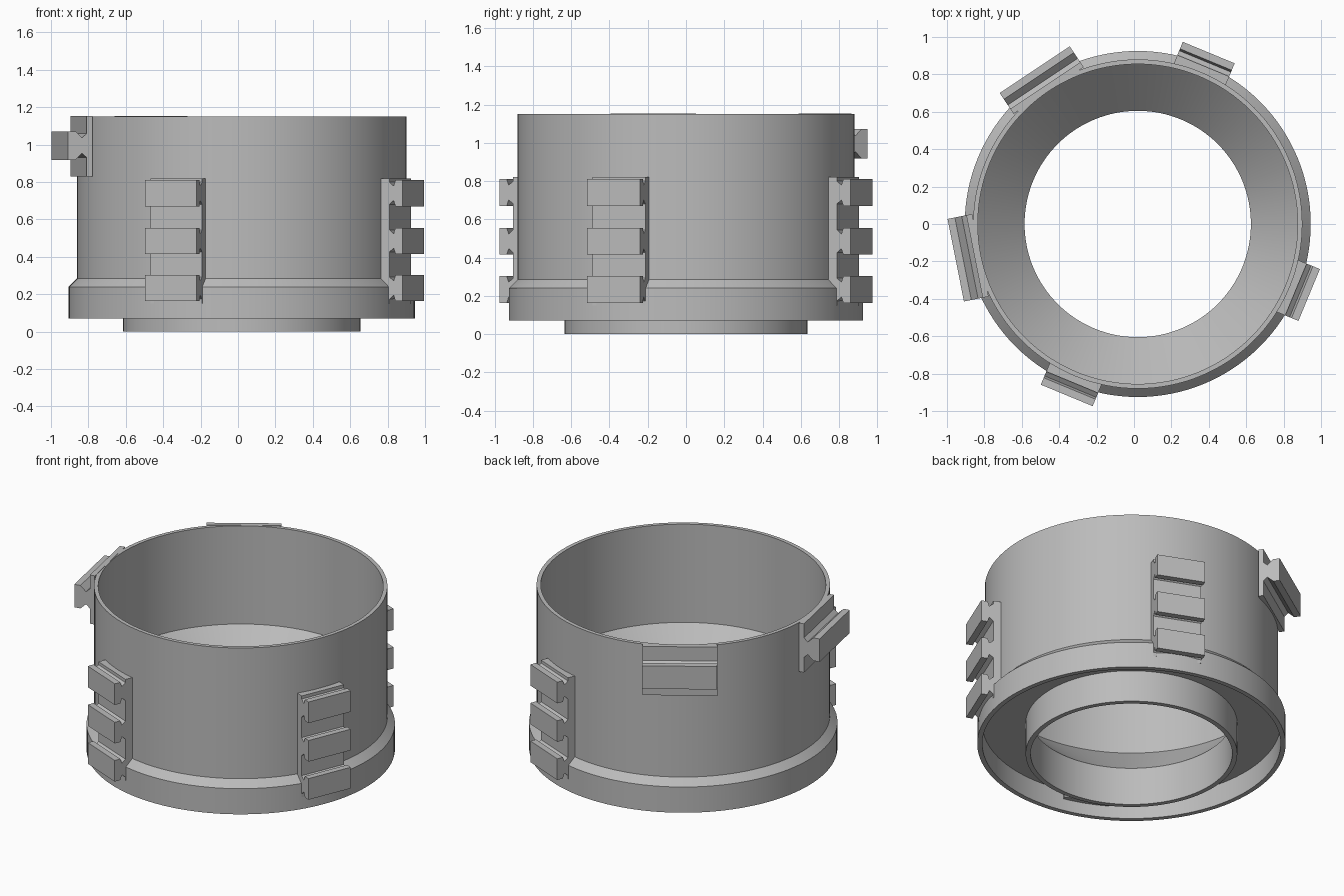
import bpy, bmesh, math
from mathutils import Matrix, Vector

cube = bpy.data.objects.get("Cube")
if cube:
    bpy.data.objects.remove(cube, do_unlink=True)

CENTRE = Vector((0.02, 0.0, 0.0))

grey = bpy.data.materials.new("light_grey")
grey.use_nodes = True
colour = (0.5, 0.5, 0.5, 1)
grey.diffuse_color = colour
grey.node_tree.nodes["Principled BSDF"].inputs["Base Color"].default_value = colour


def finish(bm, name):
    bmesh.ops.recalc_face_normals(bm, faces=bm.faces)
    mesh = bpy.data.meshes.new(name)
    bm.to_mesh(mesh)
    bm.free()
    mesh.materials.append(grey)
    obj = bpy.data.objects.new(name, mesh)
    bpy.context.collection.objects.link(obj)
    return obj


def lathe(name, profile, steps=128):
    """Spin a closed (radius, z) profile around the vertical axis."""
    bm = bmesh.new()
    rings = []
    for i in range(steps):
        turn = Matrix.Rotation(math.tau * i / steps, 3, 'Z')
        rings.append([bm.verts.new(CENTRE + turn @ Vector((r, 0, z))) for r, z in profile])
    n = len(profile)
    for i in range(steps):
        a, b = rings[i], rings[(i + 1) % steps]
        for j in range(n):
            k = (j + 1) % n
            bm.faces.new((a[j], b[j], b[k], a[k]))
    return finish(bm, name)


def rail(name, degrees, width, low, high, plate, teeth, half):
    """Extrude a plate with dovetail teeth, facing outwards at the given angle."""
    back, outer = 0.858, 0.992
    outline = [(back, high), (back, low), (plate, low)]
    for z in teeth:
        side = [(plate, half * 0.85), (plate + 0.025, half * 0.55),
                (outer - 0.04, half), (outer, half)]
        outline += [(d, z - h) for d, h in side]
        outline += [(d, z + h) for d, h in reversed(side)]
    outline.append((plate, high))

    bm = bmesh.new()
    turn = Matrix.Rotation(math.radians(degrees), 3, 'Z')
    ends = [[bm.verts.new(CENTRE + turn @ Vector((d, t, z))) for d, z in outline]
            for t in (-width / 2, width / 2)]
    n = len(outline)
    for i in range(n):
        k = (i + 1) % n
        bm.faces.new((ends[0][i], ends[0][k], ends[1][k], ends[1][i]))
    bm.faces.new(ends[0])
    bm.faces.new(ends[1])
    return finish(bm, name)


# Thin-walled cup with a stepped skirt, funnel floor and short spout
body = lathe("ring_body", [
    (0.605, 0), (0.635, 0), (0.635, 0.21), (0.895, 0.21), (0.895, 0.07),
    (0.925, 0.07), (0.925, 0.24), (0.88, 0.285), (0.88, 1.15),
    (0.855, 1.15), (0.855, 0.5), (0.605, 0.25)])
bpy.ops.object.select_all(action='DESELECT')
body.select_set(True)
bpy.context.view_layer.objects.active = body
bpy.ops.object.shade_smooth_by_angle(angle=math.radians(25))

# Three tall rails with three teeth each
for name, angle in (("front_rail", -112.5), ("side_rail", -22.5), ("back_rail", 67.5)):
    rail(name, angle, 0.3, 0.15, 0.82, 0.916, (0.233, 0.485, 0.74), 0.07)

# Two wide single-tooth rails near the rim
for name, angle in (("upper_back_rail", 123.75), ("upper_side_rail", 191.25)):
    rail(name, angle, 0.45, 0.83, 1.152, 0.89, (0.995,), 0.076)
